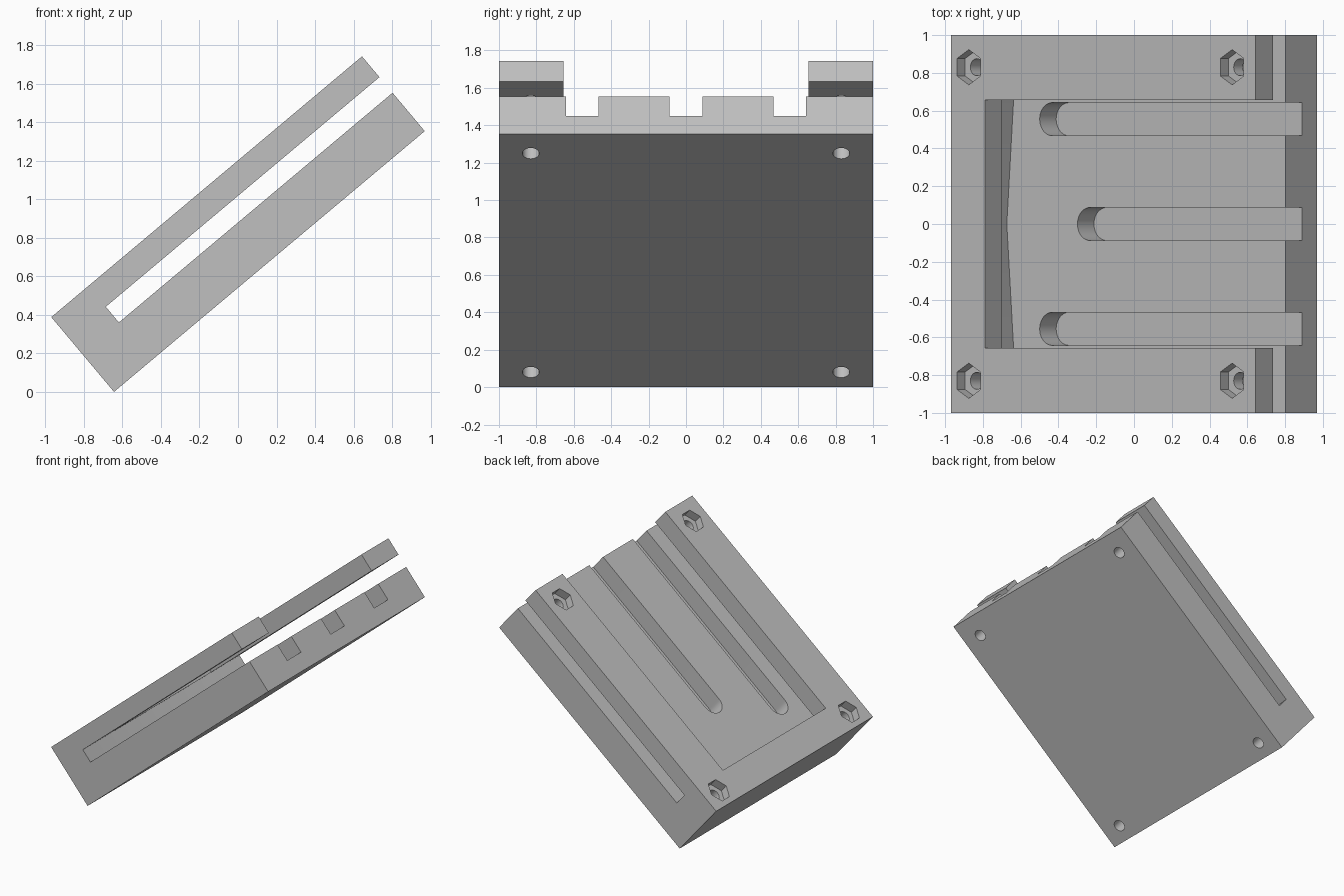
import bpy, bmesh, math

if "Cube" in bpy.data.objects:
    bpy.data.objects.remove(bpy.data.objects["Cube"])

SLOPE = math.radians(40)
LENGTH, HEIGHT = 2.107, 0.507          # along the slope, and thickness
SLOT_LOW, SLOT_HIGH = 0.26, 0.366      # side slot between the two layers

grey = bpy.data.materials.new("light_grey")
grey.diffuse_color = (0.53, 0.53, 0.53, 1)
grey.use_nodes = True
grey.node_tree.nodes["Principled BSDF"].inputs["Base Color"].default_value = grey.diffuse_color


def prism(name, outline, low, high):
    """Extrude an outline in the slope plane from low to high."""
    bm = bmesh.new()
    face = bm.faces.new([bm.verts.new((u, y, low)) for u, y in outline])
    top = bmesh.ops.extrude_face_region(bm, geom=[face])["geom"]
    for v in top:
        if isinstance(v, bmesh.types.BMVert):
            v.co.z = high
    bmesh.ops.recalc_face_normals(bm, faces=bm.faces)
    mesh = bpy.data.meshes.new(name)
    bm.to_mesh(mesh)
    bm.free()
    obj = bpy.data.objects.new(name, mesh)
    bpy.context.collection.objects.link(obj)
    return obj


def ring(u, y, radius, sides, start=0.0):
    return [(u + radius * math.cos(start + math.tau * i / sides),
             y + radius * math.sin(start + math.tau * i / sides)) for i in range(sides)]


def rect(u0, u1, half):
    return [(u0, -half), (u1, -half), (u1, half), (u0, half)]


# Solid block
body = prism("slotted_block", rect(0, LENGTH, 1.0), 0, HEIGHT)
body.data.materials.append(grey)
cutters = []

# Slot right through the sides, with a shallow V-shaped inner end
cutters.append(prism("slot_cutter",
                     [(0.18, 0), (0.255, -1.05), (2.3, -1.05), (2.3, 1.05), (0.255, 1.05)],
                     SLOT_LOW, SLOT_HIGH))

# Wide opening in the upper layer
cutters.append(prism("opening_cutter", rect(0.236, 2.3, 0.656), 0.31, 0.7))

# Three round-ended grooves in the lower layer
R = 0.0875
for y, start in ((-0.555, 0.407), (0, 0.668), (0.555, 0.407)):
    arc = [(start + R - R * math.sin(math.pi * i / 20), y + R * math.cos(math.pi * i / 20))
           for i in range(21)]
    cutters.append(prism("groove_cutter", arc + [(2.3, y - R), (2.3, y + R)], 0.124, 0.31))

# Bolt holes with hexagonal nut pockets at the corners
for u in (0.124, 1.944):
    for y in (-0.83, 0.83):
        cutters.append(prism("bolt_hole_cutter", ring(u, y, 0.045, 32), -0.1, 0.7))
        cutters.append(prism("nut_pocket_cutter", ring(u, y, 0.093, 6, math.pi / 2),
                             HEIGHT - 0.067, 0.7))

for c in cutters:
    c.hide_render = True
    mod = body.modifiers.new(c.name, "BOOLEAN")
    mod.operation = "DIFFERENCE"
    mod.solver = "EXACT"
    mod.object = c

# Apply the cuts and remove the cutters
bpy.context.view_layer.update()
result = bpy.data.meshes.new_from_object(
    body.evaluated_get(bpy.context.evaluated_depsgraph_get()))
body.modifiers.clear()
body.data = result
for c in cutters:
    bpy.data.objects.remove(c, do_unlink=True)
result.materials.clear()
result.materials.append(grey)
for p in result.polygons:
    p.material_index = 0

# Tilt the block up onto its lower edge
body.rotation_euler = (0, -SLOPE, 0)
body.location.x = (HEIGHT * math.sin(SLOPE) - LENGTH * math.cos(SLOPE)) / 2

bpy.context.view_layer.objects.active = body
body.select_set(True)
bpy.ops.object.shade_smooth_by_angle(angle=math.radians(30))
